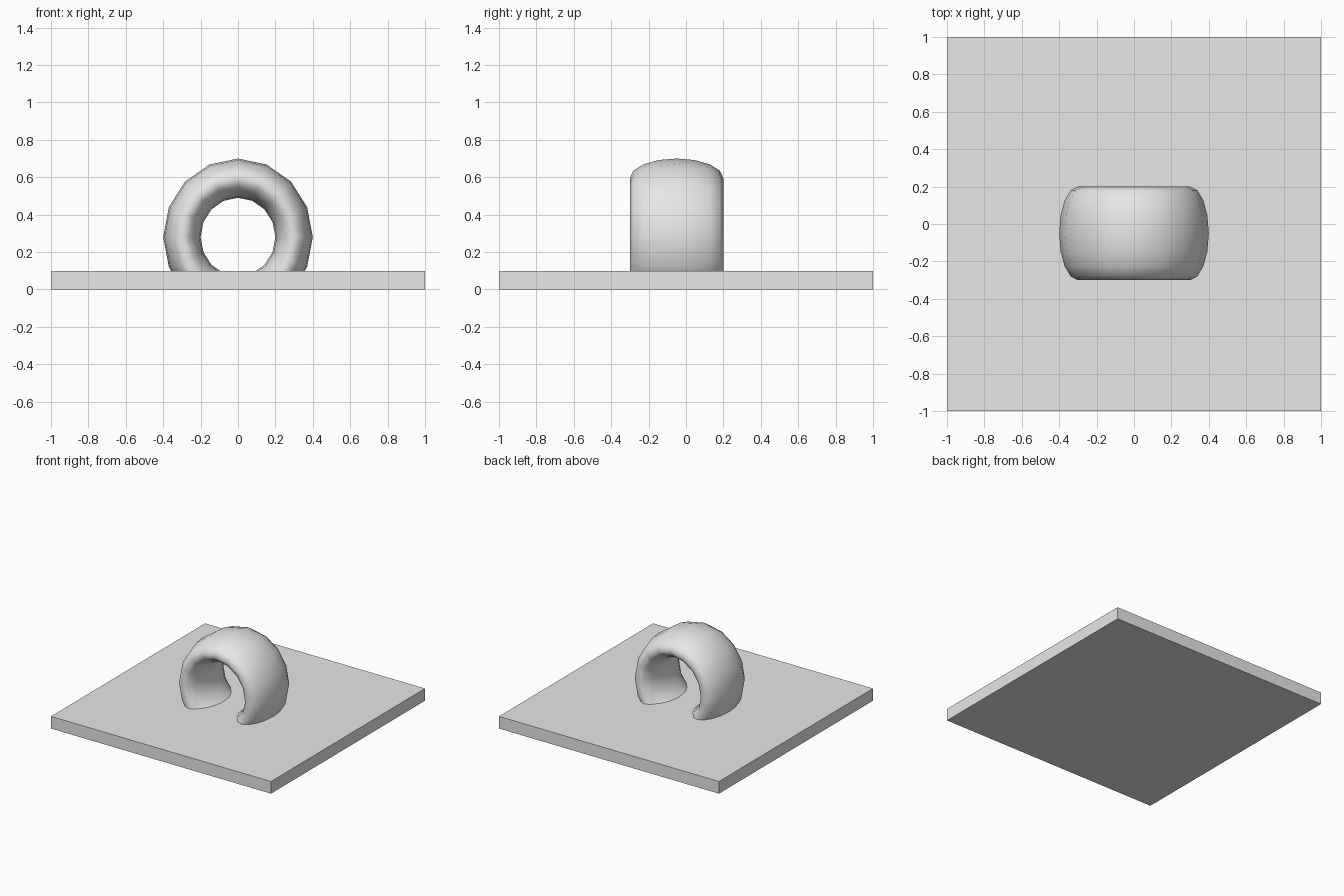
import bpy
import bmesh
import math
from mathutils import Matrix

cube = bpy.data.objects.get("Cube")
if cube:
    bpy.data.objects.remove(cube, do_unlink=True)

# One plain grey for everything
grey = bpy.data.materials.new("light grey")
grey.use_nodes = True
colour = (0.8, 0.8, 0.8, 1)
grey.diffuse_color = colour
grey.node_tree.nodes["Principled BSDF"].inputs["Base Color"].default_value = colour

PLATE_TOP = 0.1

# Square base plate
bpy.ops.mesh.primitive_cube_add(size=2, location=(0, 0, PLATE_TOP / 2))
plate = bpy.context.object
plate.name = "base_plate"
plate.data.transform(Matrix.Diagonal((1, 1, PLATE_TOP / 2, 1)))
plate.data.materials.append(grey)

# Wide ring standing upright: a torus stretched along its axis
bpy.ops.mesh.primitive_torus_add(major_segments=16, minor_segments=16,
                                 major_radius=0.3, minor_radius=0.1)
ring = bpy.context.object
ring.name = "arched_ring"
ring.data.transform(Matrix.Translation((0, -0.05, 0.28))
                    @ Matrix.Rotation(math.radians(90), 4, "X")
                    @ Matrix.Diagonal((1, 1.05, 2.5, 1)))
ring.data.materials.append(grey)
bpy.ops.object.shade_smooth()

# Trim the part of the ring sunk below the plate surface
bm = bmesh.new()
bm.from_mesh(ring.data)
bmesh.ops.bisect_plane(bm, geom=bm.verts[:] + bm.edges[:] + bm.faces[:],
                       plane_co=(0, 0, PLATE_TOP - 0.01), plane_no=(0, 0, 1),
                       clear_inner=True)
bm.to_mesh(ring.data)
bm.free()
